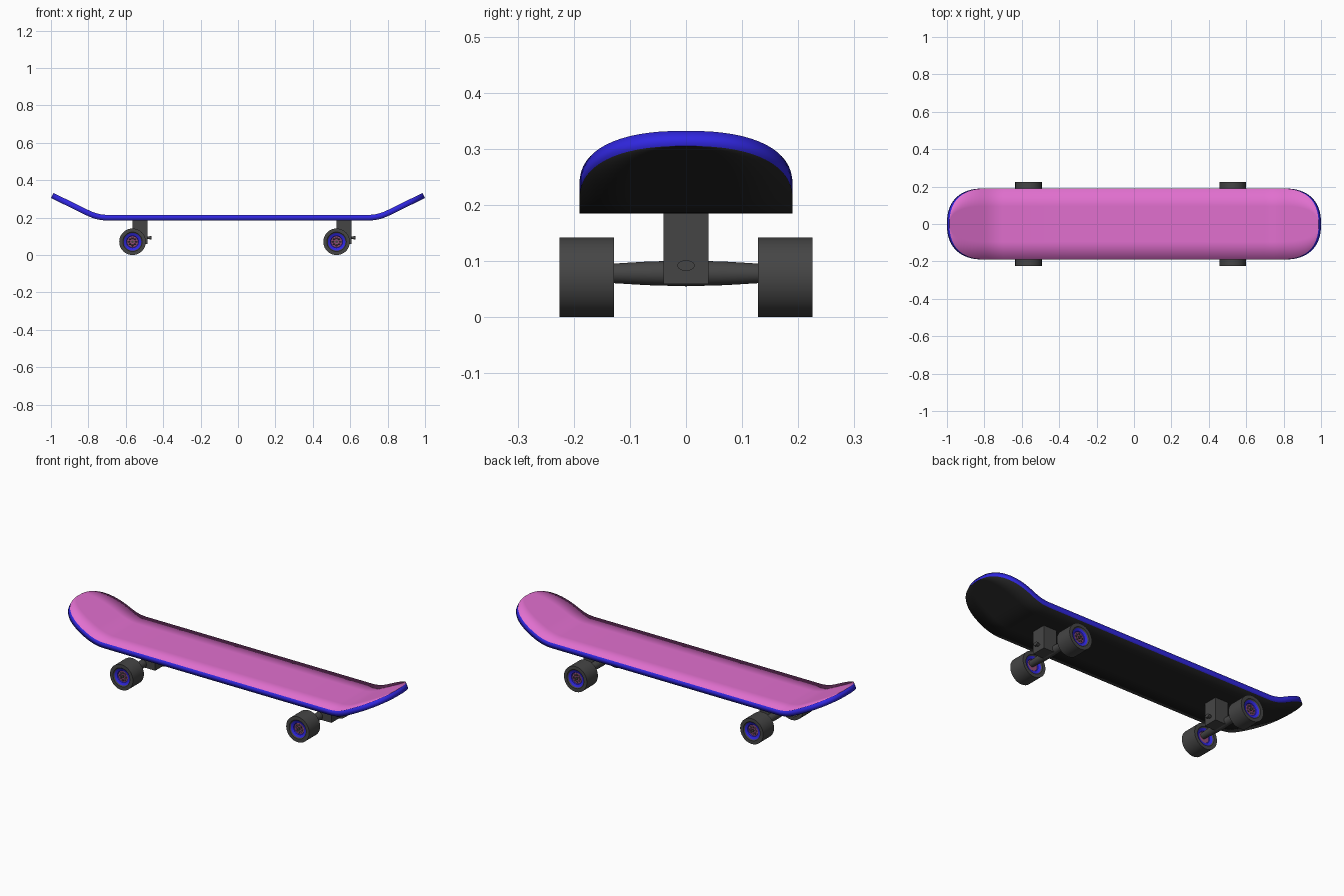
import bpy, bmesh, math
from mathutils import Matrix

if "Cube" in bpy.data.objects:
    bpy.data.objects.remove(bpy.data.objects["Cube"])


def material(name, r, g, b):
    m = bpy.data.materials.new(name)
    m.diffuse_color = (r, g, b, 1)
    m.use_nodes = True
    m.node_tree.nodes["Principled BSDF"].inputs["Base Color"].default_value = m.diffuse_color
    return m


PINK = material("pink", 0.75, 0.16, 0.62)
BLUE = material("blue", 0.03, 0.02, 0.75)
BLACK = material("black", 0.018, 0.018, 0.018)
GREY = material("dark_grey", 0.06, 0.06, 0.06)
ROSE = material("dull_rose", 0.3, 0.08, 0.2)


def make_object(name, bm, mats, angle=None):
    bmesh.ops.recalc_face_normals(bm, faces=bm.faces)
    me = bpy.data.meshes.new(name)
    bm.to_mesh(me)
    bm.free()
    for m in mats:
        me.materials.append(m)
    ob = bpy.data.objects.new(name, me)
    bpy.context.collection.objects.link(ob)
    if angle:
        bpy.ops.object.select_all(action='DESELECT')
        ob.select_set(True)
        bpy.context.view_layer.objects.active = ob
        bpy.ops.object.shade_smooth_by_angle(angle=math.radians(angle))
    return ob


def lathe(name, profile, slots, mats, loc, side=1, segs=48):
    """Revolve (radius, y) points about the y axis; one material slot per segment."""
    bm = bmesh.new()
    rings = []
    for r, y in profile:
        rings.append([bm.verts.new((loc[0] + r * math.cos(2 * math.pi * i / segs),
                                    loc[1] + side * y,
                                    loc[2] + r * math.sin(2 * math.pi * i / segs)))
                      for i in range(segs)])
    for a, b, slot in zip(rings, rings[1:], slots):
        for i in range(segs):
            j = (i + 1) % segs
            bm.faces.new((a[i], a[j], b[j], b[i])).material_index = slot
    bmesh.ops.remove_doubles(bm, verts=bm.verts, dist=1e-6)
    return make_object(name, bm, mats, 35)


# Deck: flat middle, kicked-up rounded ends
HALF_W, THICK, BASE, SLOPE, BEND, SPAN = 0.19, 0.03, 0.185, 0.49, 0.70, 0.11


def kick(x):
    t = abs(x) - BEND
    if t <= 0:
        return 0, 0
    if t < SPAN:
        return SLOPE * t * t / (2 * SPAN), SLOPE * t / SPAN
    return SLOPE * (t - SPAN / 2), SLOPE


half = [(x, HALF_W) for x in (0, 0.35, 0.7, 0.72, 0.74, 0.76, 0.78)]
for i in range(17):
    a = math.pi / 2 * (1 - i / 16)
    half.append((0.8 + 0.2 * max(math.cos(a), 0) ** (2 / 2.4),
                 HALF_W * max(math.sin(a), 0) ** (2 / 2.4)))
stations = [(-x, w) for x, w in reversed(half[1:])] + half
columns = (-1, -0.5, 0, 0.5, 1)

bm = bmesh.new()
rows = {0: [], 1: []}
for x, w in stations:
    z, d = kick(x)
    k = THICK / math.hypot(1, d)
    for level in (0, 1):
        px = x - math.copysign(d * k * level, x)
        rows[level].append([bm.verts.new((px, c * w, BASE + z + k * level)) for c in columns])
for i in range(len(stations) - 1):
    for level, slot in ((0, 2), (1, 0)):
        a, b = rows[level][i], rows[level][i + 1]
        for j in range(4):
            bm.faces.new((a[j], b[j], b[j + 1], a[j + 1])).material_index = slot
    for j in (0, 4):
        lo, hi = rows[0], rows[1]
        bm.faces.new((lo[i][j], lo[i + 1][j], hi[i + 1][j], hi[i][j])).material_index = 1
bmesh.ops.remove_doubles(bm, verts=bm.verts, dist=1e-5)
for f in bm.faces:
    f.smooth = True
make_object("deck", bm, [PINK, BLUE, BLACK])

# Wheel profile, symmetric about its middle (radius, y offset from wheel middle)
H = 0.0485
rim = [(0.0, H - 0.014), (0.03, H - 0.014), (0.033, H - 0.01), (0.047, H - 0.006),
       (0.052, H), (0.071, H)]
wheel_profile = rim + [(r, -y) for r, y in reversed(rim)]
wheel_slots = [2, 1, 1, 0, 0, 0, 0, 0, 1, 1, 2]

for tag, x in (("rear", -0.564), ("front", 0.527)):
    # Mounting block
    bm = bmesh.new()
    bmesh.ops.create_cube(bm, size=1, matrix=Matrix.Translation((x + 0.04, 0, 0.124))
                          @ Matrix.Diagonal((0.08, 0.081, 0.13, 1)))
    make_object(tag + "_truck_block", bm, [GREY])

    # Tapered axle beam
    lathe(tag + "_axle", [(0, -0.18), (0.0165, -0.18), (0.0175, -0.128), (0.021, -0.07),
                          (0.023, 0), (0.021, 0.07), (0.0175, 0.128), (0.0165, 0.18), (0, 0.18)],
          [0] * 8, [GREY], (x + 0.004, 0, 0.078))

    # Rounded pivot bolt with wider head
    bm = bmesh.new()
    for x0, length, s in ((0.085, 0.02, 0.7), (0.096, 0.009, 1.0)):
        bmesh.ops.create_cone(bm, cap_ends=True, segments=24, radius1=0.0095 * s,
                              radius2=0.0095 * s, depth=length,
                              matrix=Matrix.Translation((x + x0, 0, 0.092))
                              @ Matrix.Diagonal((1, 1.6, 1, 1))
                              @ Matrix.Rotation(math.pi / 2, 4, 'Y'))
    make_object(tag + "_pivot_bolt", bm, [GREY], 35)

    for side_name, s in (("left", -1), ("right", 1)):
        name = tag + "_" + side_name
        y = s * 0.1765
        lathe(name + "_wheel", wheel_profile, wheel_slots, [GREY, BLUE, ROSE], (x, y, 0.071), s)
        # Axle nut and bearing balls in the hub
        lathe(name + "_axle_nut", [(0, 0.03), (0.008, 0.03), (0.008, 0.041), (0, 0.041)],
              [0] * 3, [GREY], (x, y, 0.071), s, 6)
        bm = bmesh.new()
        for i in range(8):
            a = 2 * math.pi * i / 8
            bmesh.ops.create_uvsphere(bm, u_segments=10, v_segments=6, radius=0.0055,
                                      matrix=Matrix.Translation((x + 0.019 * math.cos(a),
                                                                 y + s * (H - 0.015),
                                                                 0.071 + 0.019 * math.sin(a))))
        make_object(name + "_bearing_balls", bm, [GREY], 60)
